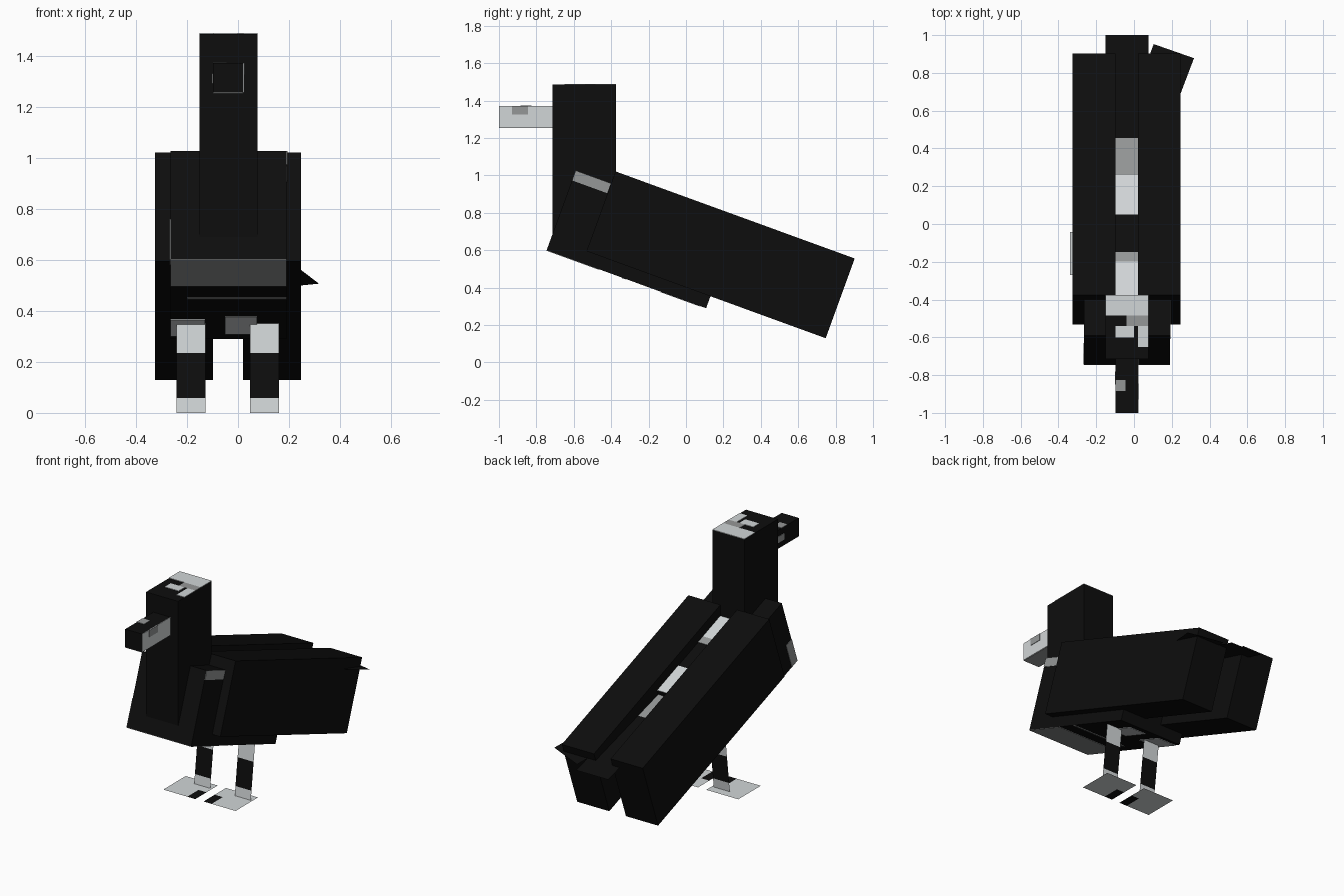
import bpy, bmesh, math
from mathutils import Matrix, Vector

if "Cube" in bpy.data.objects:
    bpy.data.objects.remove(bpy.data.objects["Cube"])

U = 0.0567  # modelling unit


def material(name, rgb):
    m = bpy.data.materials.new(name)
    m.diffuse_color = (*rgb, 1)
    m.use_nodes = True
    m.node_tree.nodes["Principled BSDF"].inputs["Base Color"].default_value = m.diffuse_color
    return m


BLACK = material("black", (0.004, 0.004, 0.004))
LIGHT = material("pale grey", (0.64, 0.67, 0.68))
GREY = material("mid grey", (0.30, 0.31, 0.31))


def finish(name, bm, mats, matrix):
    bm.transform(matrix)
    mesh = bpy.data.meshes.new(name)
    bm.to_mesh(mesh)
    bm.free()
    for m in mats:
        mesh.materials.append(m)
    ob = bpy.data.objects.new(name, mesh)
    bpy.context.collection.objects.link(ob)
    return ob


def box(name, x, y, z, mat=BLACK, matrix=Matrix()):
    """Box from three (low, high) ranges."""
    bm = bmesh.new()
    bmesh.ops.create_cube(bm, size=1)
    for v in bm.verts:
        v.co = Vector([r[0] if c < 0 else r[1] for r, c in zip((x, y, z), v.co)])
    return finish(name, bm, [mat], matrix)


def sheet(name, w, l, nx, ny, matrix, rule=lambda i, j: 0):
    """Flat sheet of cells from the origin; rule picks the material of a cell."""
    bm = bmesh.new()
    vs = [[bm.verts.new((w * i / nx, l * j / ny, 0)) for i in range(nx + 1)]
          for j in range(ny + 1)]
    for j in range(ny):
        for i in range(nx):
            f = bm.faces.new((vs[j][i], vs[j][i + 1], vs[j + 1][i + 1], vs[j + 1][i]))
            f.material_index = rule(i, j)
    return finish(name, bm, [BLACK, LIGHT, GREY], matrix)


def rot(deg, axis):
    return Matrix.Rotation(math.radians(deg), 4, axis)


T = 0.003  # painted plate thickness

# Tilted body and the two wings beside it
tilt = Matrix.Translation((0, -0.745, 0.60)) @ rot(-20, 'X')
BX, BH, BL = (-0.265, 0.19), 8 * U, 16 * U
box("body", BX, (0, BL), (0, BH), BLACK, tilt)
for side, x in (("left", (-0.325, -0.098)), ("right", (0.02, 0.247))):
    box(side + "_wing", x, (0.202, 0.202 + 24 * U), (0.068, 0.068 + 8 * U), BLACK, tilt)

# Back markings in the gap between the wings
GAP = (-0.098, 0.02)
for k, (s0, s1, m) in enumerate(((0.21, 0.415, LIGHT), (0.415, 0.468, GREY),
                                 (0.681, BL, LIGHT))):
    box(f"back_marking_{k}", GAP, (s0, s1), (BH, BH + T), m, tilt)

# Belly markings
for k, (x, s, m) in enumerate(((BX, (0, 0.3), GREY),
                               ((-0.2, 0.19), (0.43, 0.45), GREY),
                               ((-0.265, -0.13), (0.68, 0.87), LIGHT),
                               ((-0.05, 0.075), (0.65, 0.85), LIGHT))):
    box(f"belly_marking_{k}", x, s, (-T, 0), m, tilt)

# Shoulder markings
box("right_shoulder_marking", (0.19, 0.19 + T), (0, 0.2), (BH - U, BH), GREY, tilt)
box("left_shoulder_marking", (-0.265 - T, -0.265), (0, 0.06), (0, 0.17), GREY, tilt)

# Neck and head in one block, with crown markings
NX = (-0.15, 0.076)
box("neck_and_head", NX, (-0.715, -0.375), (0.69, 1.485))
for k, (x, y, m) in enumerate((((-0.15, 0.076), (-0.485, -0.375), LIGHT),
                               ((-0.04, 0.076), (-0.54, -0.485), GREY),
                               ((-0.098, 0.0), (-0.60, -0.54), LIGHT),
                               ((0.02, 0.076), (-0.65, -0.54), LIGHT))):
    box(f"crown_marking_{k}", x, y, (1.485, 1.485 + T), m)

# Beak with pale right side and underside
BY, BZ = (-1.0, -0.715), (1.255, 1.37)
box("beak", GAP, BY, BZ)
box("beak_right_side", (0.02, 0.02 + T), BY, BZ, LIGHT)
box("beak_right_spot", (0.02 + T, 0.02 + 2 * T), (-0.93, -0.845), (1.325, 1.37), GREY)
box("beak_underside", GAP, BY, (1.255 - T, 1.255), GREY)
box("beak_top_spot", (-0.098, -0.045), (-0.885, -0.825), (1.37, 1.37 + T), GREY)
box("beak_left_spot", (-0.098 - T, -0.098), (-0.85, -0.78), (1.29, 1.33), GREY)

# Flat tail feathers: one straight, one swung to the right
sheet("tail_feather", 4 * U, 14 * U, 1, 14,
      Matrix.Translation((-0.15, 1 - 14 * U * math.cos(math.radians(16)),
                          0.473 + 14 * U * math.sin(math.radians(16)))) @ rot(-16, 'X'),
      lambda i, j: 2 if j < 4 else 0)
sheet("side_tail_feather", 4 * U, 10 * U, 1, 1,
      Matrix.Translation((0.114, 0.659, 0.569)) @ rot(-16, 'X') @ rot(-20, 'Z')
      @ Matrix.Translation((-2 * U, -5 * U, 0)))

# Flat banded legs and flat square feet
for side, leg_x, foot_x, dark in (("left", -0.24, -0.34, 3), ("right", 0.047, -0.055, 0)):
    sheet(side + "_leg", 2 * U, 0.355, 1, 6,
          Matrix.Translation((leg_x, -0.10, 0)) @ rot(83, 'X') @ Matrix.Diagonal((1, 1, 1, 1)),
          lambda i, j: 0 if 1 <= j <= 3 else 1)
    sheet(side + "_foot", 4 * U, 4 * U, 4, 4, Matrix.Translation((foot_x, -0.27, 0)),
          lambda i, j, d=dark: 0 if i == d and j < 2 else 1)
